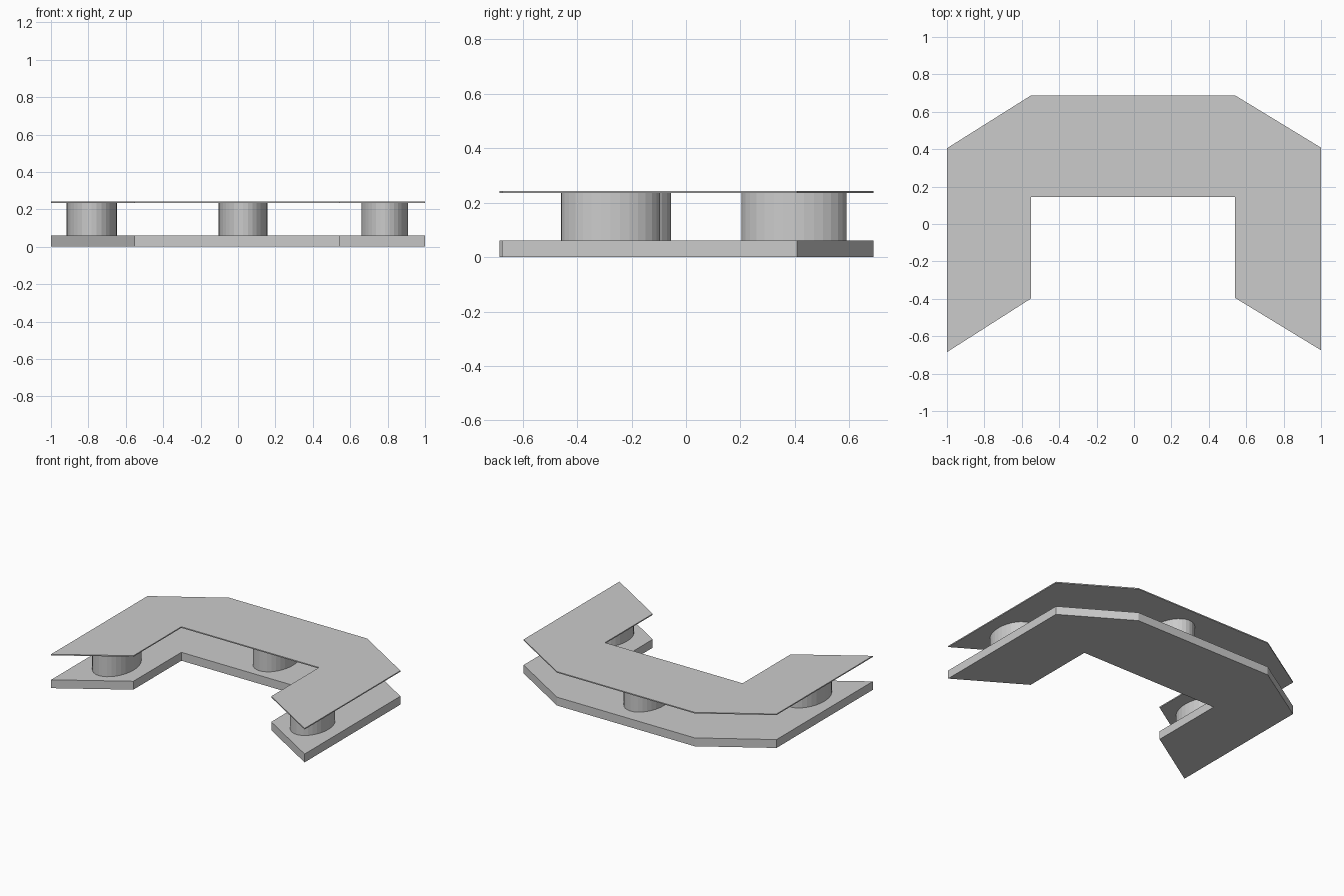
import bpy, bmesh

if "Cube" in bpy.data.objects:
    bpy.data.objects.remove(bpy.data.objects["Cube"])

# Shared U-shaped outline, counter-clockwise from above
OUTLINE = [(-1, -0.685), (-0.55, -0.398), (-0.55, 0.145), (0.54, 0.145),
           (0.54, -0.395), (1, -0.675), (1, 0.408), (0.54, 0.688),
           (-0.55, 0.688), (-1, 0.405)]


def slab(name, z0, z1):
    bm = bmesh.new()
    face = bm.faces.new([bm.verts.new((x, y, z0)) for x, y in OUTLINE])
    ext = bmesh.ops.extrude_face_region(bm, geom=[face])
    top = [v for v in ext["geom"] if isinstance(v, bmesh.types.BMVert)]
    bmesh.ops.translate(bm, verts=top, vec=(0, 0, z1 - z0))
    bmesh.ops.recalc_face_normals(bm, faces=bm.faces)
    mesh = bpy.data.meshes.new(name)
    bm.to_mesh(mesh)
    bm.free()
    bpy.context.collection.objects.link(bpy.data.objects.new(name, mesh))


def post(name, x0, x1, y0, y1):
    # Oval post between the two slabs
    bpy.ops.mesh.primitive_cylinder_add(
        vertices=32, radius=1, depth=0.175,
        location=((x0 + x1) / 2, (y0 + y1) / 2, 0.1475))
    ob = bpy.context.object
    ob.name = name
    ob.scale = ((x1 - x0) / 2, (y1 - y0) / 2, 1)
    bpy.ops.object.transform_apply(location=False, rotation=False, scale=True)


# Thick base and thin top
slab("base_plate", 0, 0.06)
slab("counter_top", 0.235, 0.243)

# Supports
post("left_post", -0.917, -0.647, -0.455, -0.055)
post("middle_post", -0.103, 0.158, 0.203, 0.59)
post("right_post", 0.66, 0.91, -0.46, -0.095)
